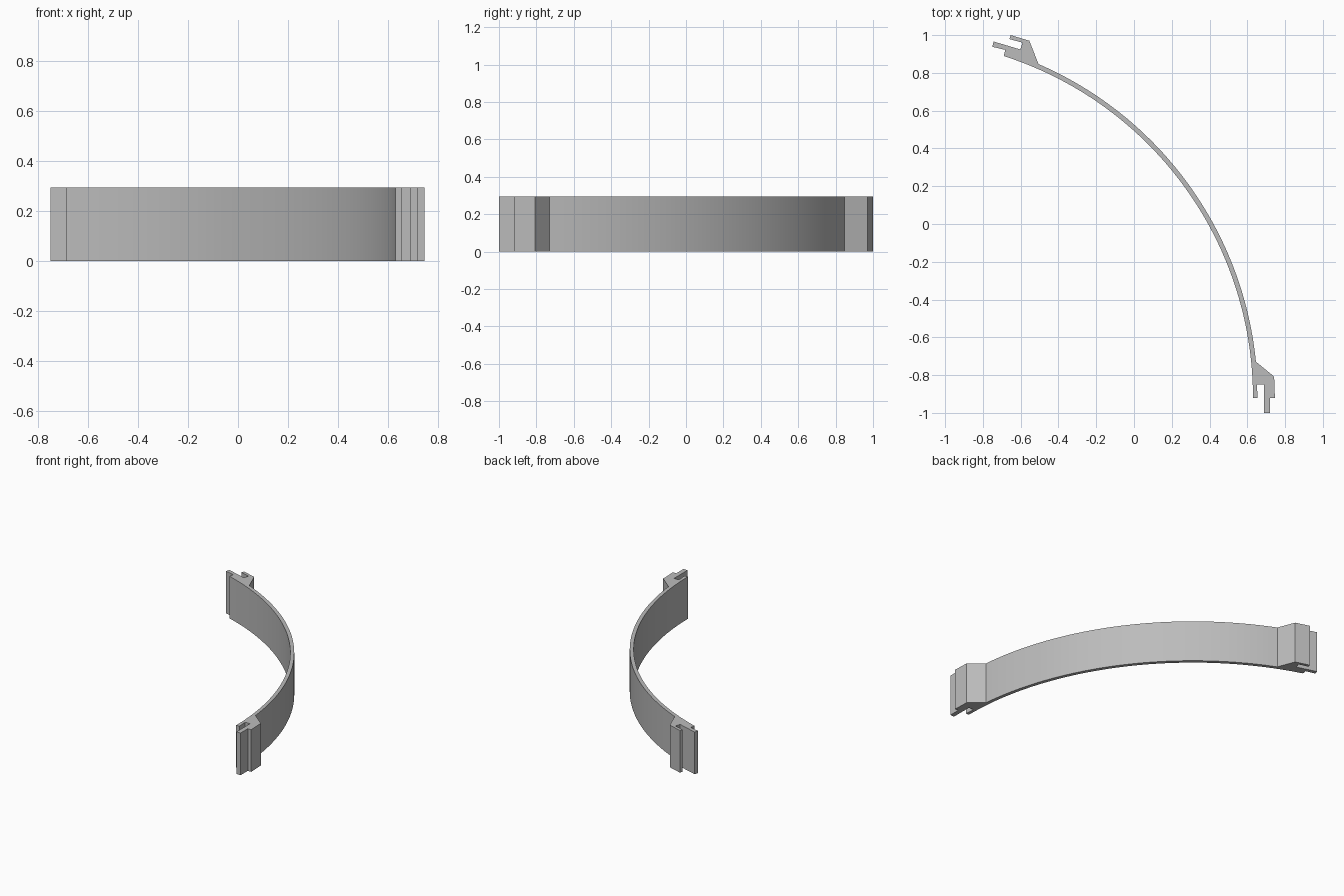
import bpy, bmesh, math

cube = bpy.data.objects.get("Cube")
if cube:
    bpy.data.objects.remove(cube, do_unlink=True)

HEIGHT = 0.295
CENTRE = (-1.27, -0.92)
INNER, OUTER = 1.90, 1.925
STEPS = 48

grey = bpy.data.materials.new("plain grey")
grey.use_nodes = True
colour = (0.5, 0.5, 0.5, 1)
grey.diffuse_color = colour
grey.node_tree.nodes["Principled BSDF"].inputs["Base Color"].default_value = colour


def arc(radius, start, end):
    """Points on the band's circle, angles in degrees."""
    angles = [math.radians(start + (end - start) * i / STEPS) for i in range(STEPS + 1)]
    return [(CENTRE[0] + radius * math.cos(a), CENTRE[1] + radius * math.sin(a))
            for a in angles]


# Front clip: single tongue between two short legs
front_clip = [(0.742, -0.808), (0.746, -0.92), (0.72, -0.92), (0.72, -1.0),
              (0.688, -1.0), (0.688, -0.85), (0.65, -0.85), (0.655, -0.92)]

# Back clip: outer hook, slot and a long tongue beside the band end
back_clip = [(-0.682, 0.922), (-0.75, 0.938), (-0.743, 0.966), (-0.602, 0.924),
             (-0.59, 0.96), (-0.66, 0.979), (-0.653, 1.0), (-0.554, 0.97)]

# One continuous outline: inner wall, back clip, outer wall, front clip
outline = arc(INNER, 0, 72.2) + back_clip + arc(OUTER, 66.6, 5.7) + front_clip

bm = bmesh.new()
base = bm.faces.new([bm.verts.new((x, y, 0)) for x, y in outline])
top = bmesh.ops.extrude_face_region(bm, geom=[base])["geom"]
bmesh.ops.translate(bm, vec=(0, 0, HEIGHT),
                    verts=[v for v in top if isinstance(v, bmesh.types.BMVert)])
bmesh.ops.recalc_face_normals(bm, faces=bm.faces)
mesh = bpy.data.meshes.new("curved_band")
bm.to_mesh(mesh)
bm.free()
mesh.materials.append(grey)

band = bpy.data.objects.new("curved_band_with_clips", mesh)
bpy.context.collection.objects.link(band)
bpy.ops.object.select_all(action="DESELECT")
band.select_set(True)
bpy.context.view_layer.objects.active = band
bpy.ops.object.shade_smooth_by_angle(angle=math.radians(20))
